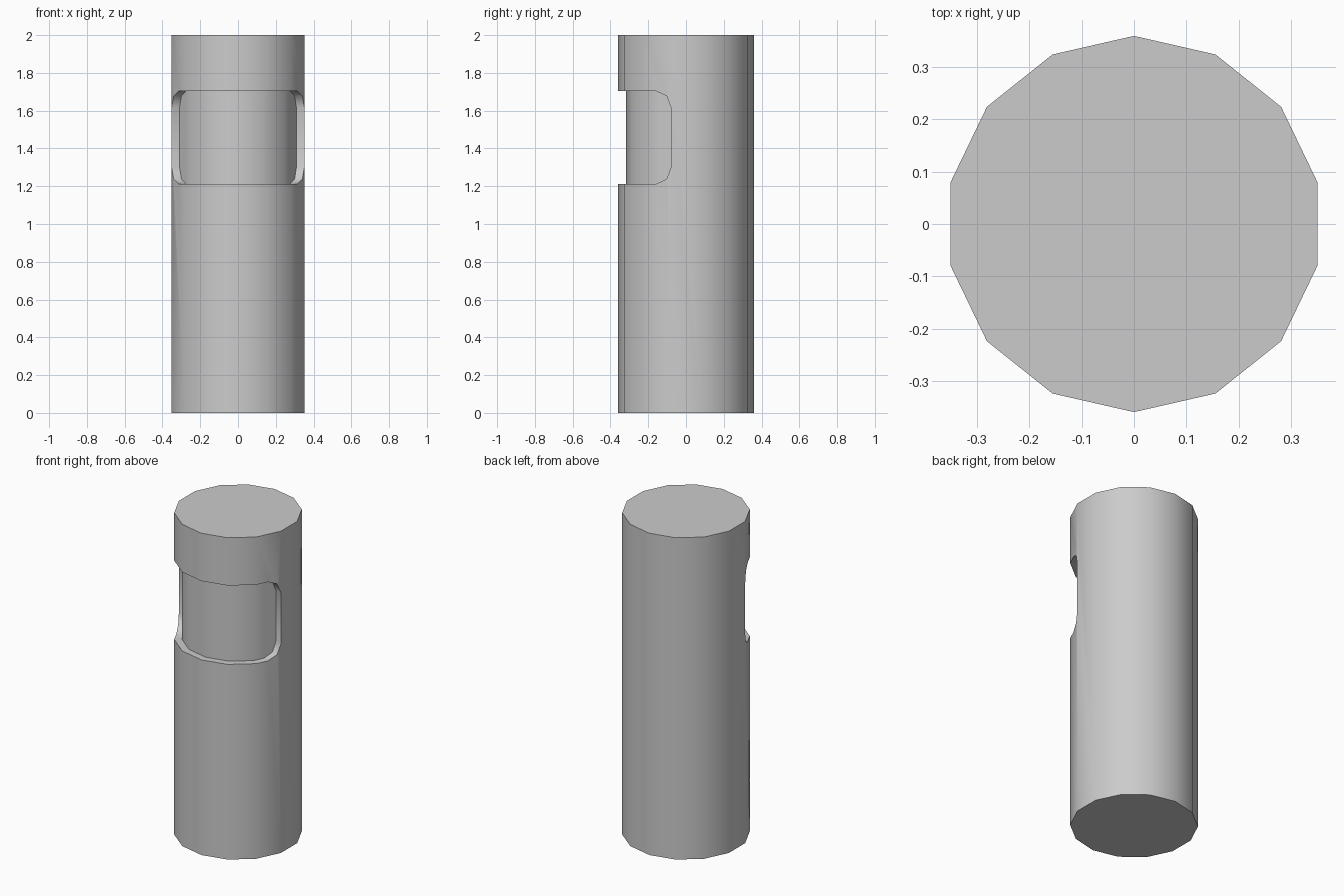
import bpy, bmesh, math

cube = bpy.data.objects.get("Cube")
if cube:
    bpy.data.objects.remove(cube, do_unlink=True)

SIDES, RADIUS, FLOOR_RADIUS, HEIGHT = 14, 0.36, 0.317, 2.0
LOW, HIGH, ROUND = 1.213, 1.703, 0.085   # window recess and its corner rounding
SPAN = 3                                 # recess reaches this many sides each way from the front

grey = bpy.data.materials.new("grey")
grey.use_nodes = True
grey.diffuse_color = (0.6, 0.6, 0.6, 1)
grey.node_tree.nodes["Principled BSDF"].inputs["Base Color"].default_value = (0.6, 0.6, 0.6, 1)

bm = bmesh.new()


def on_prism(u, radius):
    """Point u sides round the outline from the front corner."""
    k = math.floor(u)
    a, b = [2 * math.pi * i / SIDES for i in (k, k + 1)]
    t = u - k
    return (radius * ((1 - t) * math.sin(a) + t * math.sin(b)),
            -radius * ((1 - t) * math.cos(a) + t * math.cos(b)))


def vert(u, radius, z):
    return bm.verts.new((*on_prism(u, radius), z))


# Outer corners at the bottom and top, with the end caps
base = [vert(i, RADIUS, 0) for i in range(SIDES)]
top = [vert(i, RADIUS, HEIGHT) for i in range(SIDES)]
bm.faces.new(base[::-1])
bm.faces.new(top)

# Recess columns: rounded at both ends, one per corner between
side_length = 2 * RADIUS * math.sin(math.pi / SIDES)
rounding = []
for angle in (0, math.pi / 4, math.pi / 2):
    inset = ROUND * (1 - math.cos(angle))
    rounding.append((SPAN - inset / side_length, ROUND * (1 - math.sin(angle))))
columns = [(-u, d) for u, d in rounding]
columns += [(i, 0) for i in range(1 - SPAN, SPAN)]
columns += rounding[::-1]
rows = []
for u, drop in columns:
    rows.append((u, vert(u, RADIUS, LOW + drop), vert(u, RADIUS, HIGH - drop),
                 vert(u, FLOOR_RADIUS, LOW + drop), vert(u, FLOOR_RADIUS, HIGH - drop)))

# Recess floor and its upper and lower ledges
for (_, lo, hi, flo, fhi), (_, lo2, hi2, flo2, fhi2) in zip(rows, rows[1:]):
    bm.faces.new((flo, flo2, fhi2, fhi))
    bm.faces.new((lo, lo2, flo2, flo))
    bm.faces.new((fhi, fhi2, hi2, hi))

# Recess end walls
for _, lo, hi, flo, fhi in (rows[0], rows[-1]):
    bm.faces.new((lo, flo, fhi, hi))

# Outer skin: split above and below the recess, whole elsewhere
for i in range(-SPAN, SIDES - SPAN):
    a, b = i % SIDES, (i + 1) % SIDES
    inside = [r for r in rows if i - 1e-5 <= r[0] <= i + 1 + 1e-5]
    if i < SPAN:
        bm.faces.new([base[a], base[b]] + [r[1] for r in reversed(inside)])
        bm.faces.new([r[2] for r in inside] + [top[b], top[a]])
    else:
        right = [rows[0][1], rows[0][2]] if b == (-SPAN) % SIDES else []
        left = [rows[-1][2], rows[-1][1]] if a == SPAN else []
        bm.faces.new([base[a], base[b]] + right + [top[b], top[a]] + left)

bmesh.ops.recalc_face_normals(bm, faces=bm.faces)
mesh = bpy.data.meshes.new("column_with_window")
bm.to_mesh(mesh)
bm.free()
mesh.materials.append(grey)

column = bpy.data.objects.new("column_with_window", mesh)
bpy.context.collection.objects.link(column)
bpy.context.view_layer.objects.active = column
column.select_set(True)
bpy.ops.object.shade_smooth_by_angle(angle=math.radians(50))
